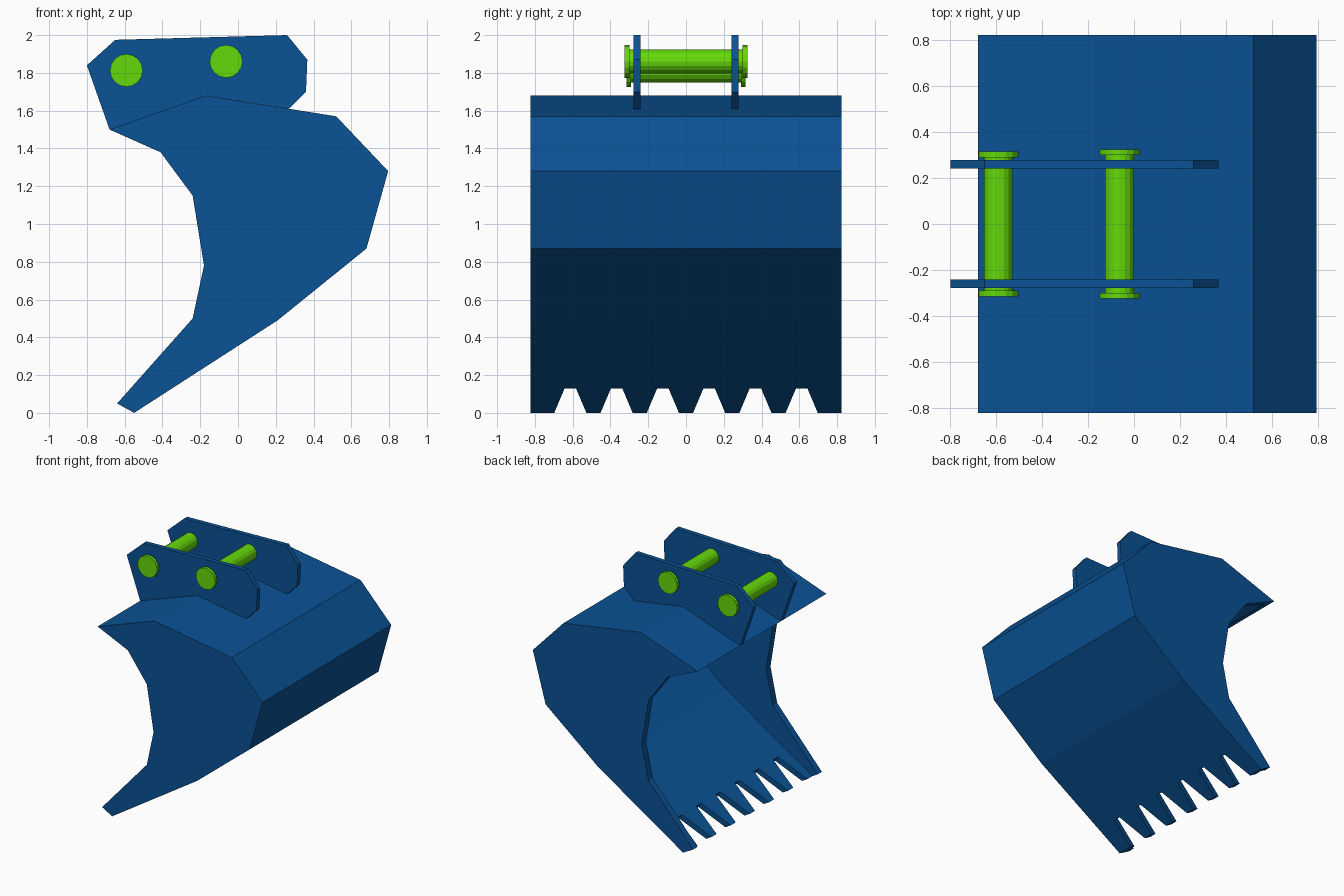
import bpy, bmesh, math
from mathutils import Vector

if "Cube" in bpy.data.objects:
    bpy.data.objects.remove(bpy.data.objects["Cube"])


def material(name, rgb):
    m = bpy.data.materials.new(name)
    m.diffuse_color = (*rgb, 1)
    m.use_nodes = True
    m.node_tree.nodes["Principled BSDF"].inputs["Base Color"].default_value = m.diffuse_color
    return m


BLUE = material("blue_paint", (0.003, 0.085, 0.3))
GREEN = material("green_paint", (0.13, 0.7, 0.003))


def add_prism(bm, pts, vec):
    """Extrude a closed planar polygon of 3D points along vec."""
    face = bm.faces.new([bm.verts.new(p) for p in pts])
    out = bmesh.ops.extrude_face_region(bm, geom=[face])["geom"]
    bmesh.ops.translate(bm, vec=vec, verts=[v for v in out if isinstance(v, bmesh.types.BMVert)])


def finish(bm, name, mat):
    bmesh.ops.recalc_face_normals(bm, faces=bm.faces)
    me = bpy.data.meshes.new(name)
    bm.to_mesh(me)
    bm.free()
    me.materials.append(mat)
    ob = bpy.data.objects.new(name, me)
    bpy.context.collection.objects.link(ob)
    return ob


def side_prism(name, profile, y0, y1, mat):
    """Extrude an x-z profile from y0 to y1."""
    bm = bmesh.new()
    add_prism(bm, [(x, y0, z) for x, z in profile], (0, y1 - y0, 0))
    return finish(bm, name, mat)


def cut(ob, cutter):
    mod = ob.modifiers.new("cut", 'BOOLEAN')
    mod.operation, mod.solver, mod.object = 'DIFFERENCE', 'EXACT', cutter
    bpy.context.view_layer.objects.active = ob
    bpy.ops.object.modifier_apply(modifier=mod.name)
    bpy.data.objects.remove(cutter)


def inset_chain(chain, t, extend):
    """Offset an open polyline to its left by t, lengthening both ends."""
    p = [Vector(c) for c in chain]
    d = [(b - a).normalized() for a, b in zip(p, p[1:])]
    n = [Vector((-v.y, v.x)) for v in d]
    res = [p[0] + n[0] * t - d[0] * extend]
    for i in range(1, len(p) - 1):
        m = (n[i - 1] + n[i]).normalized()
        res.append(p[i] + m * (t / m.dot(n[i])))
    res.append(p[-1] + n[-1] * t + d[-1] * extend)
    return [tuple(v) for v in res]


# Bucket: outer shell from blade tip round to top lip, then the mouth edge
shell = [(-0.55, 0), (0.21, 0.49), (0.68, 0.87), (0.795, 1.28),
         (0.52, 1.57), (-0.17, 1.68), (-0.68, 1.5)]
mouth = [(-0.41, 1.38), (-0.24, 1.15), (-0.18, 0.78), (-0.24, 0.5), (-0.64, 0.05)]
HALF, WALL = 0.822, 0.055
bucket = side_prism("bucket", shell + mouth, -HALF, HALF, BLUE)

# Hollow interior
cut(bucket, side_prism("cavity_cutter", inset_chain(shell, 0.045, 0.3),
                       -HALF + WALL, HALF - WALL, BLUE))

# Notches between the teeth, cut square to the floor plate
tip = Vector((-0.55, 0, 0))
along = Vector((0.76, 0, 0.49)).normalized()
normal = Vector((-along.z, 0, along.x))
bm = bmesh.new()
for i in range(6):
    yc = (i - 2.5) * 0.245
    pts = [tip + along * u - normal * 0.1 + Vector((0, yc + w, 0))
           for u, w in ((-0.1, -0.108), (0.24, -0.03), (0.24, 0.03), (-0.1, 0.108))]
    add_prism(bm, pts, normal * 0.25)
cut(bucket, finish(bm, "notch_cutter", BLUE))

# Mounting plates on top
plate = [(-0.8, 1.84), (-0.65, 1.975), (0.26, 2.0), (0.367, 1.87),
         (0.36, 1.7), (0.27, 1.61), (-0.17, 1.68), (-0.68, 1.5)]
for name, y in (("front_mounting_plate", -0.26), ("back_mounting_plate", 0.26)):
    side_prism(name, plate, y - 0.019, y + 0.019, BLUE)


def disc(x, z, r, sides=16):
    return [(x + r * math.cos(2 * math.pi * k / sides),
             z + r * math.sin(2 * math.pi * k / sides)) for k in range(sides)]


# Pins with a flat head at each end
for name, x, z, end in (("front_pin", -0.591, 1.813, 0.315), ("rear_pin", -0.063, 1.861, 0.325)):
    side_prism(name, disc(x, z, 0.063), -end + 0.025, end - 0.025, GREEN)
    for side, s in (("left", -1), ("right", 1)):
        side_prism(f"{name}_{side}_head", disc(x, z, 0.087), s * (end - 0.025), s * end, GREEN)
